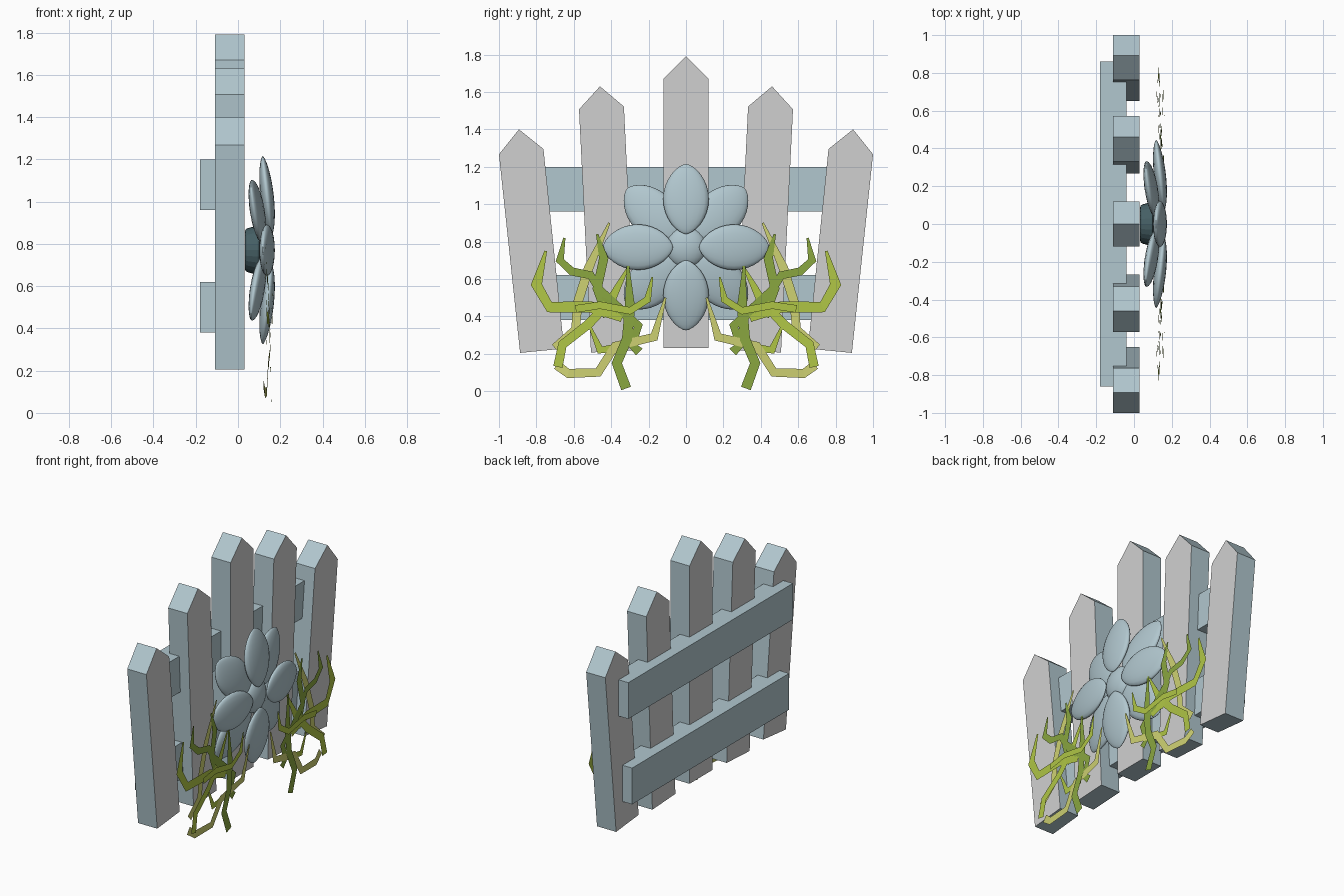
import bpy, bmesh, math
from mathutils import Vector, Matrix

if "Cube" in bpy.data.objects:
    bpy.data.objects.remove(bpy.data.objects["Cube"])


def material(name, rgb):
    m = bpy.data.materials.new(name)
    m.diffuse_color = (*rgb, 1)
    m.use_nodes = True
    m.node_tree.nodes["Principled BSDF"].inputs["Base Color"].default_value = m.diffuse_color
    return m


BLUE = material("pale_blue", (0.44, 0.57, 0.62))
GRAY = material("light_gray", (0.63, 0.63, 0.63))
TEAL = material("dark_teal", (0.06, 0.115, 0.13))
LIME = material("lime_green", (0.43, 0.56, 0.06))
GREEN = material("leaf_green", (0.25, 0.38, 0.05))
YELLOW = material("straw_yellow", (0.62, 0.64, 0.17))


def finish(bm, name, *mats, smooth=False):
    me = bpy.data.meshes.new(name)
    for f in bm.faces:
        f.smooth = smooth
    bm.to_mesh(me)
    bm.free()
    for m in mats:
        me.materials.append(m)
    ob = bpy.data.objects.new(name, me)
    bpy.context.collection.objects.link(ob)
    return ob


def slab(name, outline, x0, x1, *mats):
    """Extrude a (y, z) outline from x0 to x1; big faces use the last material."""
    bm = bmesh.new()
    f = bm.faces.new([bm.verts.new((x0, y, z)) for y, z in outline])
    ext = bmesh.ops.extrude_face_region(bm, geom=[f])
    verts = [v for v in ext["geom"] if isinstance(v, bmesh.types.BMVert)]
    bmesh.ops.translate(bm, verts=verts, vec=(x1 - x0, 0, 0))
    bmesh.ops.recalc_face_normals(bm, faces=bm.faces)
    for f in bm.faces:
        f.normal_update()
        if abs(f.normal.x) > 0.9:
            f.material_index = len(mats) - 1
    return finish(bm, name, *mats)


# Fence pickets: pointed boards, fanned outwards
middle = [(-.12, .23), (.12, .23), (.12, 1.67), (0, 1.79), (-.12, 1.67)]
inner = [(.268, .22), (.508, .207), (.572, 1.507), (.46, 1.63), (.332, 1.522)]
outer = [(.652, .228), (.887, .205), (1.0, 1.267), (.893, 1.4), (.762, 1.295)]
slab("picket_middle", middle, -.11, .03, BLUE, GRAY)
for label, s in (("right", 1), ("left", -1)):
    for kind, prof in (("inner", inner), ("outer", outer)):
        slab(f"picket_{kind}_{label}", [(s * y, z) for y, z in prof], -.11, .03, BLUE, GRAY)

# Back rails
for name, w, z0, z1 in (("rail_upper", .86, .96, 1.2), ("rail_lower", .82, .38, .62)):
    slab(name, [(-w, z0), (w, z0), (w, z1), (-w, z1)], -.18, -.04, BLUE)

# Flower
FZ = .77


def petal(name, angle, x_base, x_tip):
    bm = bmesh.new()
    bmesh.ops.create_uvsphere(bm, u_segments=20, v_segments=16, radius=1)
    r0, r1 = .07, .445
    for v in bm.verts:
        t = v.co.z
        k = max(0, 1 - t * t) ** .14          # pinch towards the tips
        u = (t + 1) / 2
        v.co = Vector((x_base + (x_tip - x_base) * u + .032 * v.co.x * k,
                       .122 * v.co.y * k, r0 + (r1 - r0) * u))
    bm.transform(Matrix.Translation((0, 0, FZ)) @ Matrix.Rotation(angle, 4, 'X'))
    finish(bm, name, BLUE, smooth=True)


for i in range(4):
    petal(f"front_petal_{i + 1}", i * math.pi / 2, .158, .117)
    petal(f"back_petal_{i + 1}", (i + .5) * math.pi / 2, .122, .062)

# Flower centre dome
bm = bmesh.new()
bmesh.ops.create_uvsphere(bm, u_segments=24, v_segments=12, radius=1)
bm.transform(Matrix.Translation((.115, 0, FZ)) @ Matrix.Diagonal((.052, .11, .11, 1)))
finish(bm, "flower_centre", BLUE, smooth=True)

# Dark hub joining flower to fence
bm = bmesh.new()
bmesh.ops.create_cone(bm, cap_ends=True, segments=24, radius1=.1, radius2=.12, depth=.07)
bm.transform(Matrix.Translation((.067, 0, FZ)) @ Matrix.Rotation(math.pi / 2, 4, 'Y'))
hub = finish(bm, "flower_hub", TEAL)
bev = hub.modifiers.new("bevel", 'BEVEL')
bev.width, bev.segments = .012, 2


# Grass: flat bent ribbons, mirrored to both sides
def blade(name, mat, width, x0, x1, path):
    bm = bmesh.new()
    pts = [Vector(p) for p in path]
    n = len(pts)
    for s in (1, -1):
        rows = []
        for i, p in enumerate(pts):
            d = (pts[min(i + 1, n - 1)] - pts[max(i - 1, 0)]).normalized()
            u = i / (n - 1)
            side = Vector((-d.y, d.x)) * width * (.5 if i < n - 1 else .12)
            x = x0 + (x1 - x0) * u
            rows.append([bm.verts.new((x, s * q.x, q.y)) for q in (p + side, p - side)])
        for a, b in zip(rows, rows[1:]):
            f = bm.faces.new((a[0], a[1], b[1], b[0]))
            f.normal_update()
            if f.normal.x < 0:
                f.normal_flip()
    finish(bm, name, mat)


blade("grass_outer", LIME, .06, .15, .125,
      [(.34, .40), (.51, .45), (.73, .45), (.80, .57), (.75, .75)])
blade("grass_stalk", LIME, .05, .155, .14,
      [(.685, .13), (.66, .25), (.52, .36), (.40, .49), (.31, .66)])
blade("grass_sprig", LIME, .04, .16, .165,
      [(.59, .44), (.46, .46), (.30, .43), (.205, .49), (.18, .61)])
blade("grass_low", LIME, .045, .14, .14, [(.33, .24), (.46, .22), (.52, .36)])
blade("grass_dark_stalk", GREEN, .055, .158, .15,
      [(.32, .015), (.37, .15), (.315, .28), (.30, .45), (.31, .67)])
blade("grass_dark_outer", GREEN, .045, .15, .13,
      [(.33, .42), (.46, .54), (.51, .62), (.61, .64), (.675, .70), (.65, .82)])
blade("grass_dark_upper", GREEN, .05, .145, .135,
      [(.42, .40), (.475, .55), (.44, .71), (.475, .84)])
blade("grass_dark_low", GREEN, .05, .145, .15,
      [(.25, .21), (.29, .25), (.255, .35), (.35, .43), (.45, .50)])
blade("grass_yellow_tall", YELLOW, .05, .135, .13,
      [(.70, .23), (.59, .33), (.58, .47), (.52, .66), (.41, .90)])
blade("grass_yellow_low", YELLOW, .05, .12, .16,
      [(.69, .14), (.63, .095), (.47, .10), (.38, .24), (.17, .29), (.11, .50)])
